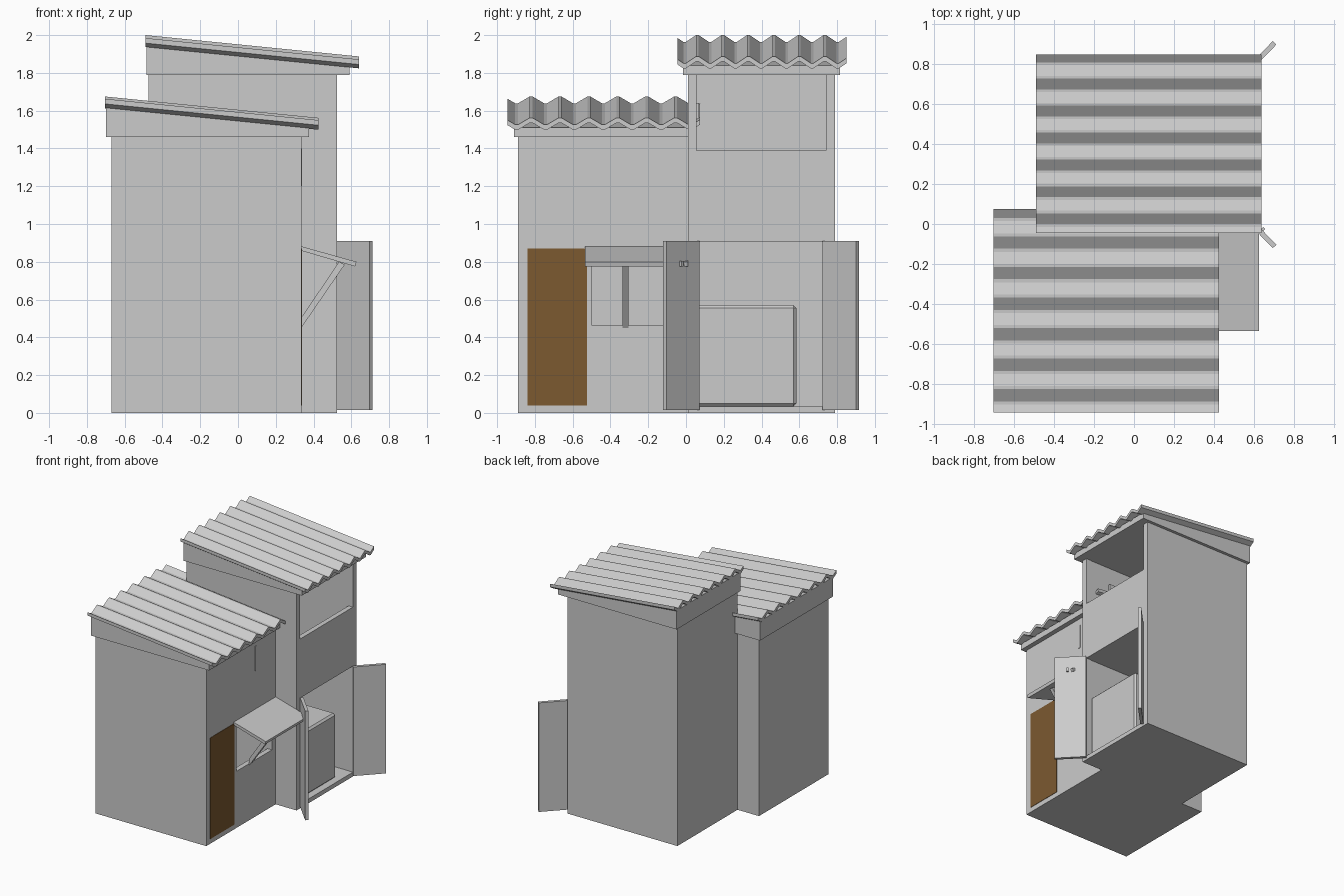
import bpy, bmesh, math
from mathutils import Matrix

if "Cube" in bpy.data.objects:
    bpy.data.objects.remove(bpy.data.objects["Cube"])


def make(name, verts, faces):
    me = bpy.data.meshes.new(name)
    me.from_pydata(verts, [], faces)
    bm = bmesh.new()
    bm.from_mesh(me)
    bmesh.ops.recalc_face_normals(bm, faces=bm.faces)
    bm.to_mesh(me)
    bm.free()
    ob = bpy.data.objects.new(name, me)
    bpy.context.collection.objects.link(ob)
    return ob


def prism(name, profile, y0, y1):
    """Extrude an (x, z) outline along y."""
    n = len(profile)
    verts = [(x, y, z) for y in (y0, y1) for x, z in profile]
    faces = [tuple(range(n)), tuple(range(n, 2 * n))]
    faces += [(i, (i + 1) % n, n + (i + 1) % n, n + i) for i in range(n)]
    return make(name, verts, faces)


def box(name, x, y, z):
    return prism(name, [(x[0], z[0]), (x[1], z[0]), (x[1], z[1]), (x[0], z[1])], *y)


def cut(ob, x, y, z):
    """Subtract a box from an object."""
    cutter = box("cutter", x, y, z)
    cutter.hide_render = True
    mod = ob.modifiers.new("cut", 'BOOLEAN')
    mod.operation, mod.solver, mod.object = 'DIFFERENCE', 'EXACT', cutter
    bpy.context.view_layer.objects.active = ob
    bpy.ops.object.modifier_apply(modifier=mod.name)
    bpy.data.objects.remove(cutter)


def corrugated(name, x, y, crest, period, z_left, z_right, amp=0.036, thick=0.027):
    """Sloping sheet with a flattened zigzag section across y."""
    def height(v):
        t = abs((v - crest) / period - round((v - crest) / period))
        return -amp * min(max((t - 0.05) / 0.4, 0), 1)
    ys = [y[0], y[1]]
    for k in range(-2, 9):
        ys += [v for v in (crest + period * (k + f) for f in (-0.05, 0.05, 0.45, 0.55))
               if y[0] < v < y[1]]
    ys.sort()
    n = 2 * len(ys)
    verts = []
    for xx, zz in ((x[0], z_left), (x[1], z_right)):
        verts += [(xx, v, zz + height(v)) for v in ys]
        verts += [(xx, v, zz + height(v) - thick) for v in reversed(ys)]
    faces = [(i, (i + 1) % n, n + (i + 1) % n, n + i) for i in range(n)]
    for o in (0, n):
        faces += [(o + i, o + i + 1, o + n - 2 - i, o + n - 1 - i) for i in range(n // 2 - 1)]
    return make(name, verts, faces)


# front shed: walls, serving window, roof
walls = box("front_shed_walls", (-0.67, 0.335), (-0.89, 0.01), (0, 1.47))
cut(walls, (-0.63, 0.295), (-0.85, -0.035), (0.04, 1.6))
cut(walls, (0.25, 0.4), (-0.50, -0.038), (0.465, 0.83))
prism("front_shed_eaves", [(-0.70, 1.46), (0.375, 1.46), (0.375, 1.51), (-0.70, 1.62)], -0.91, 0.04)
corrugated("front_shed_roof", (-0.705, 0.425), (-0.945, 0.075), -0.82, 0.153, 1.675, 1.562)

# brown door
door = box("front_door", (0.32, 0.338), (-0.84, -0.525), (0.04, 0.87))
mat = bpy.data.materials.new("brown_wood")
mat.diffuse_color = (0.20, 0.10, 0.03, 1)
mat.use_nodes = True
mat.node_tree.nodes["Principled BSDF"].inputs["Base Color"].default_value = mat.diffuse_color
door.data.materials.append(mat)

# awning, its strut and the wall strip
prism("awning", [(0.33, 0.86), (0.62, 0.775), (0.627, 0.80), (0.335, 0.882)], -0.535, 0.01)
prism("awning_strut", [(0.335, 0.45), (0.565, 0.785), (0.535, 0.80), (0.335, 0.505)], -0.335, -0.305)
box("wall_strip", (0.33, 0.34), (-0.26, -0.24), (1.20, 1.40))

# rear tower: walls, upper opening, lower cupboard, roof
tower = box("tower_walls", (-0.475, 0.525), (0.01, 0.79), (0, 1.80))
cut(tower, (-0.43, 0.485), (0.052, 0.742), (0.035, 1.9))
cut(tower, (0.45, 0.6), (0.055, 0.74), (1.39, 1.9))
cut(tower, (0.45, 0.6), (0.055, 0.74), (0.035, 0.905))
box("tower_floor", (-0.44, 0.50), (0.04, 0.75), (0.905, 0.94))
prism("tower_eaves", [(-0.485, 1.79), (0.59, 1.79), (0.59, 1.84), (-0.485, 1.945)], -0.015, 0.815)
corrugated("tower_roof", (-0.49, 0.64), (-0.045, 0.85), 0.06, 0.135, 2.0, 1.887)
box("wall_bracket", (0.2, 0.30), (0.05, 0.07), (1.54, 1.64))

# cabinet with bevelled edges in the cupboard
cabinet = box("cabinet", (0.0, 0.48), (0.055, 0.585), (0.035, 0.57))
bev = cabinet.modifiers.new("bevel", 'BEVEL')
bev.width, bev.segments = 0.015, 1

# pair of open cupboard doors swung out 45 degrees
for name, y, s in (("cupboard_door_left", 0.055, -1), ("cupboard_door_right", 0.74, 1)):
    leaf = box(name, (0, 0.245), sorted((0, -0.025 * s)), (0.015, 0.91))
    parts = [leaf]
    if s < 0:
        parts.append(box("door_handle", (0.135, 0.15), (0.02, 0.04), (0.775, 0.805)))
    for p in parts:
        p.data.transform(Matrix.Translation((0.525, y, 0)) @ Matrix.Rotation(s * math.radians(46), 4, 'Z'))
